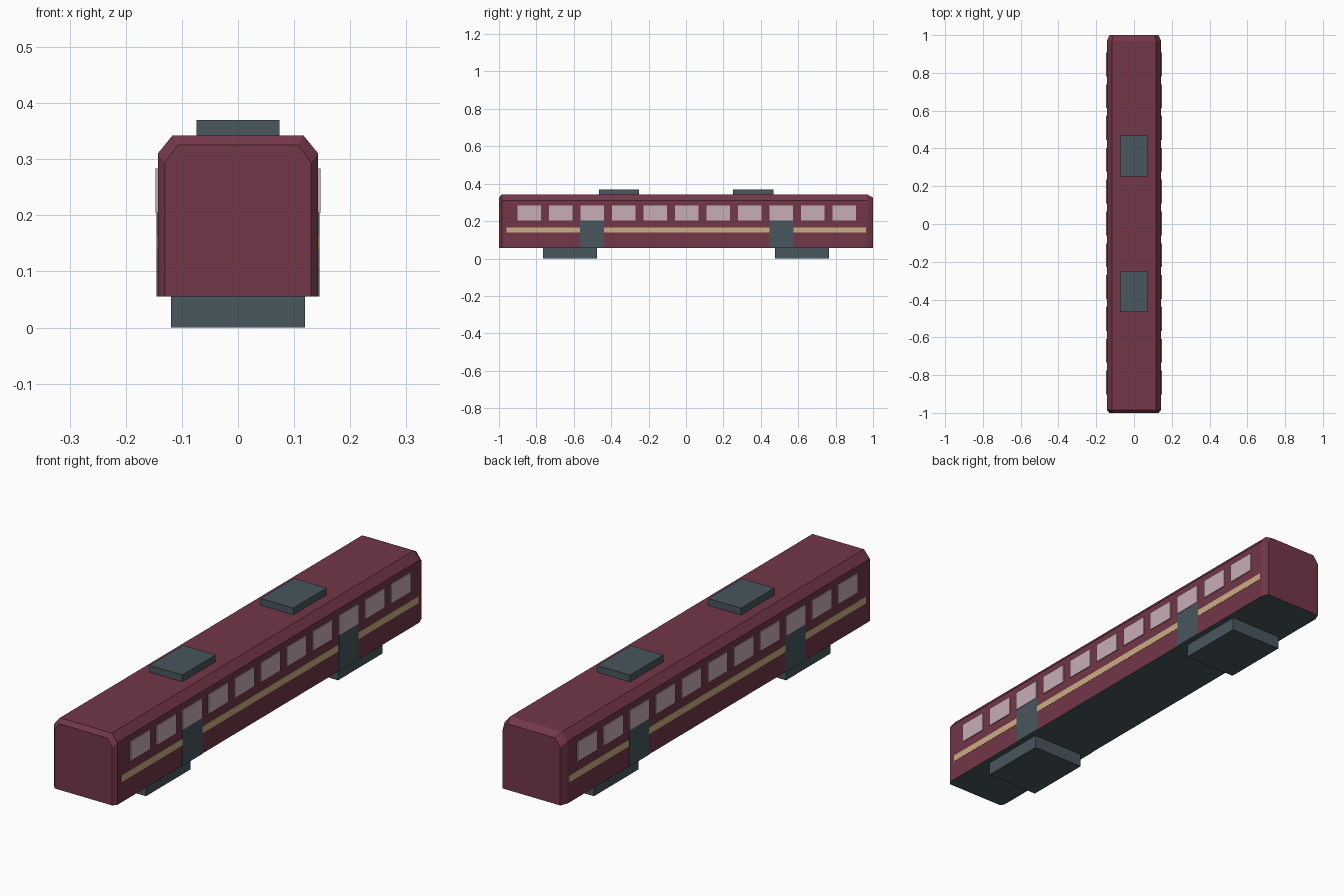
import bpy
import bmesh

if "Cube" in bpy.data.objects:
    bpy.data.objects.remove(bpy.data.objects["Cube"], do_unlink=True)


def make_material(name, rgb):
    # Convert display colour (0-255) to linear
    col = [((c / 255 + 0.055) / 1.055) ** 2.4 for c in rgb] + [1.0]
    mat = bpy.data.materials.new(name)
    mat.use_nodes = True
    mat.diffuse_color = col
    mat.node_tree.nodes["Principled BSDF"].inputs["Base Color"].default_value = col
    return mat


MAROON = make_material("maroon paint", (115, 55, 72))
SLATE = make_material("slate grey", (72, 86, 94))
GLASS = make_material("pale window", (200, 174, 183))
CREAM = make_material("tan stripe", (205, 173, 132))


def finish(name, bm, mats):
    bmesh.ops.recalc_face_normals(bm, faces=bm.faces)
    mesh = bpy.data.meshes.new(name)
    bm.to_mesh(mesh)
    bm.free()
    for m in mats:
        mesh.materials.append(m)
    obj = bpy.data.objects.new(name, mesh)
    bpy.context.collection.objects.link(obj)
    return obj


def box(name, x, y, z, mat):
    # Box from (low, high) ranges on each axis
    bm = bmesh.new()
    bmesh.ops.create_cube(bm, size=1)
    for v in bm.verts:
        v.co = [(r[0] + r[1]) / 2 + c * (r[1] - r[0]) for c, r in zip(v.co, (x, y, z))]
    return finish(name, bm, [mat])


# Body shell: chamfered section lofted along y, drawn in at both ends
FLOOR, ROOF, SIDE = 0.055, 0.342, 0.143
full = [(SIDE, FLOOR), (SIDE, 0.31), (0.117, ROOF)]
end = [(0.1305, FLOOR), (0.1305, 0.294), (0.107, 0.3255)]
bm = bmesh.new()
rings = []
for y, half in ((-1, end), (-0.985, full), (0.97, full), (1, end)):
    outline = half + [(-x, z) for x, z in reversed(half)]
    rings.append([bm.verts.new((x, y, z)) for x, z in outline])
for a, b in zip(rings, rings[1:]):
    for i in range(len(a)):
        j = (i + 1) % len(a)
        bm.faces.new((a[i], a[j], b[j], b[i]))
bm.faces.new(rings[0])
bm.faces.new(rings[-1])
bmesh.ops.recalc_face_normals(bm, faces=bm.faces)
for f in bm.faces:
    f.material_index = 1 if f.normal.z < -0.9 else 0
finish("carriage_body", bm, [MAROON, SLATE])

# Bogies under the floor and equipment boxes on the roof
for label, s in (("front", -1), ("rear", 1)):
    yb = s * 0.621
    box(label + "_bogie", (-0.119, 0.119), (yb - 0.144, yb + 0.144), (0, FLOOR), SLATE)
    yr = s * 0.359 + 0.001
    box(label + "_roof_unit", (-0.074, 0.074), (yr - 0.108, yr + 0.108), (ROOF, 0.37), SLATE)

# Side plates: windows, stripe and doors on both sides
for label, s in (("left", 1), ("right", -1)):
    def plate(name, depth, y, z, mat):
        xs = sorted((s * (SIDE - 0.002), s * (SIDE + depth)))
        box(label + "_" + name, xs, y, z, mat)

    plate("stripe", 0.001, (-0.96, 0.963), (0.138, 0.166), CREAM)
    for i in range(11):
        yc = 0.003 + (i - 5) * 0.1684
        plate(f"window_{i + 1}", 0.004, (yc - 0.063, yc + 0.063), (0.204, 0.283), GLASS)
    for name, yc in (("front_door", -0.502), ("rear_door", 0.51)):
        plate(name, 0.002, (yc - 0.064, yc + 0.064), (FLOOR, 0.204), SLATE)
